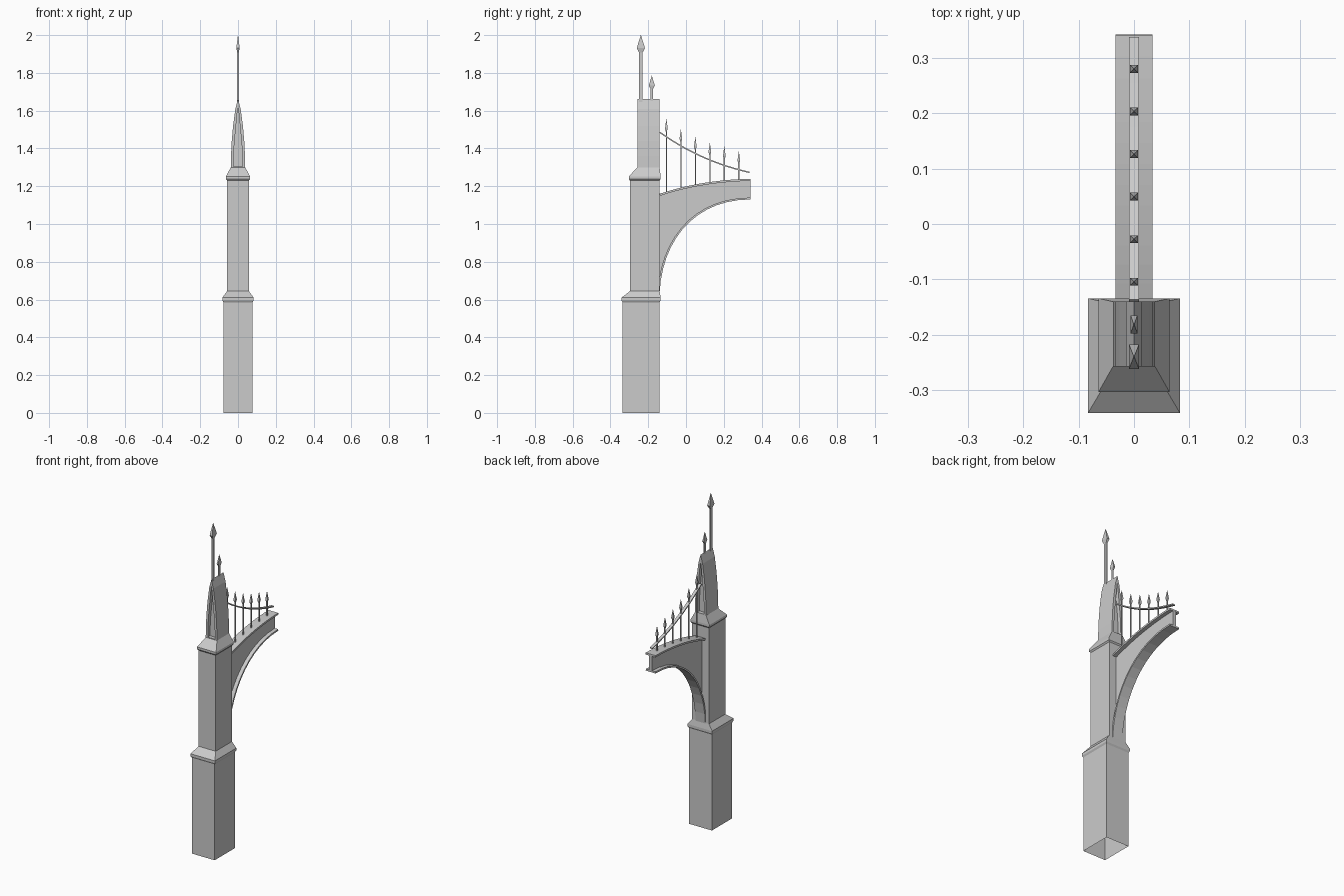
import bpy, bmesh
from mathutils import Vector
from mathutils.geometry import interpolate_bezier

cube = bpy.data.objects.get("Cube")
if cube:
    bpy.data.objects.remove(cube, do_unlink=True)

grey = bpy.data.materials.new("cast_iron_grey")
grey.use_nodes = True
tone = (0.6, 0.6, 0.6, 1)
grey.diffuse_color = tone
grey.node_tree.nodes["Principled BSDF"].inputs["Base Color"].default_value = tone


def loft(name, loops, cap_start=True, cap_end=True):
    """Skin a series of equal-length closed loops."""
    bm = bmesh.new()
    rings = [[bm.verts.new(p) for p in loop] for loop in loops]
    n = len(rings[0])
    for a, b in zip(rings, rings[1:]):
        for i in range(n):
            j = (i + 1) % n
            bm.faces.new((a[i], a[j], b[j], b[i]))
    if cap_start:
        bm.faces.new(rings[0][::-1])
    if cap_end:
        bm.faces.new(rings[-1])
    bmesh.ops.recalc_face_normals(bm, faces=bm.faces)
    mesh = bpy.data.meshes.new(name)
    bm.to_mesh(mesh)
    bm.free()
    mesh.materials.append(grey)
    obj = bpy.data.objects.new(name, mesh)
    bpy.context.collection.objects.link(obj)
    return obj


def rect(half, front, back, z):
    return [(-half, front, z), (half, front, z), (half, back, z), (-half, back, z)]


def curve(p0, h0, h1, p1, count=14):
    """Points (y, z) along a bezier in the side plane."""
    return interpolate_bezier(*[Vector((0, y, z)) for y, z in (p0, h0, h1, p1)], count)


def strip(name, path, half, thick):
    """Flat bar following a path, thickened to its left side."""
    loops = []
    for i, p in enumerate(path):
        t = (path[min(i + 1, len(path) - 1)] - path[max(i - 1, 0)]).normalized()
        q = p + Vector((0, -t.z, t.y)) * thick
        loops.append([(-half, p.y, p.z), (half, p.y, p.z), (half, q.y, q.z), (-half, q.y, q.z)])
    return loft(name, loops)


def spear(name, y, base, neck, tip, rod, head):
    """Square rod with a pointed head; rod and head are (x, y) half sizes."""
    wide = neck + (tip - neck) * 0.25
    levels = ((base, rod), (neck, rod), (wide, head), (tip, (0.0005, 0.0005)))
    loft(name, [rect(s[0], y - s[1], y + s[1], z) for z, s in levels])


# Pedestal, shaft and their moulded collars, open underneath
BACK = -0.14
loft("pillar", [
    rect(0.077, -0.335, BACK, 0),
    rect(0.077, -0.335, BACK, 0.585),
    rect(0.083, -0.341, -0.134, 0.595),
    rect(0.083, -0.341, -0.134, 0.61),
    rect(0.057, -0.297, BACK, 0.645),
    rect(0.057, -0.297, BACK, 1.23),
    rect(0.064, -0.303, -0.134, 1.238),
    rect(0.064, -0.303, -0.134, 1.252),
    rect(0.038, -0.257, BACK, 1.30),
], cap_start=False)

# Pointed-arch top with a recessed panel at each end
outline = [(0.038, 1.295), (0.037, 1.36), (0.033, 1.44), (0.026, 1.52), (0.014, 1.61), (0, 1.662)]
inner = [(max(x - 0.014, 0) if x > 0.02 else x * 0.35, 1.305 + (z - 1.295) * 0.87) for x, z in outline]


def arch(profile, y):
    right = [(x, y, z) for x, z in profile]
    return right + [(-x, y, z) for x, z in profile[-2::-1]]


loft("arched_cap", [
    arch(inner, -0.235), arch(inner, -0.257), arch(outline, -0.257),
    arch(outline, BACK), arch(inner, BACK), arch(inner, -0.162),
])

# Two tall finials on the ridge
spear("large_finial", -0.239, 1.64, 1.908, 2.0, (0.004, 0.009), (0.009, 0.022))
spear("small_finial", -0.181, 1.64, 1.715, 1.785, (0.003, 0.006), (0.006, 0.016))

# Curved bracket: web between two flanges
top = curve((BACK, 1.16), (0.0, 1.207), (0.17, 1.237), (0.341, 1.239))
under = curve((BACK, 0.635), (-0.125, 0.93), (0.06, 1.13), (0.341, 1.13))
strip("upper_flange", top, 0.033, -0.011)
strip("lower_flange", under, 0.033, 0.010)
loft("bracket_web", [[(x, p.y, p.z - 0.004) for p in top] +
                     [(x, p.y, p.z + 0.004) for p in reversed(under)] for x in (-0.01, 0.01)])

# Sweeping rail and the row of spikes through it
rail = curve((BACK, 1.482), (0.0, 1.383), (0.15, 1.312), (0.335, 1.27))
strip("hand_rail", rail, 0.009, 0.007)
for i, tip in enumerate((1.555, 1.50, 1.46, 1.43, 1.41, 1.385)):
    y = -0.104 + i * 0.0767
    base = min(top, key=lambda p: abs(p.y - y)).z - 0.01
    spear(f"spike_{i + 1}", y, base, tip - 0.065, tip, (0.003, 0.003), (0.007, 0.007))
